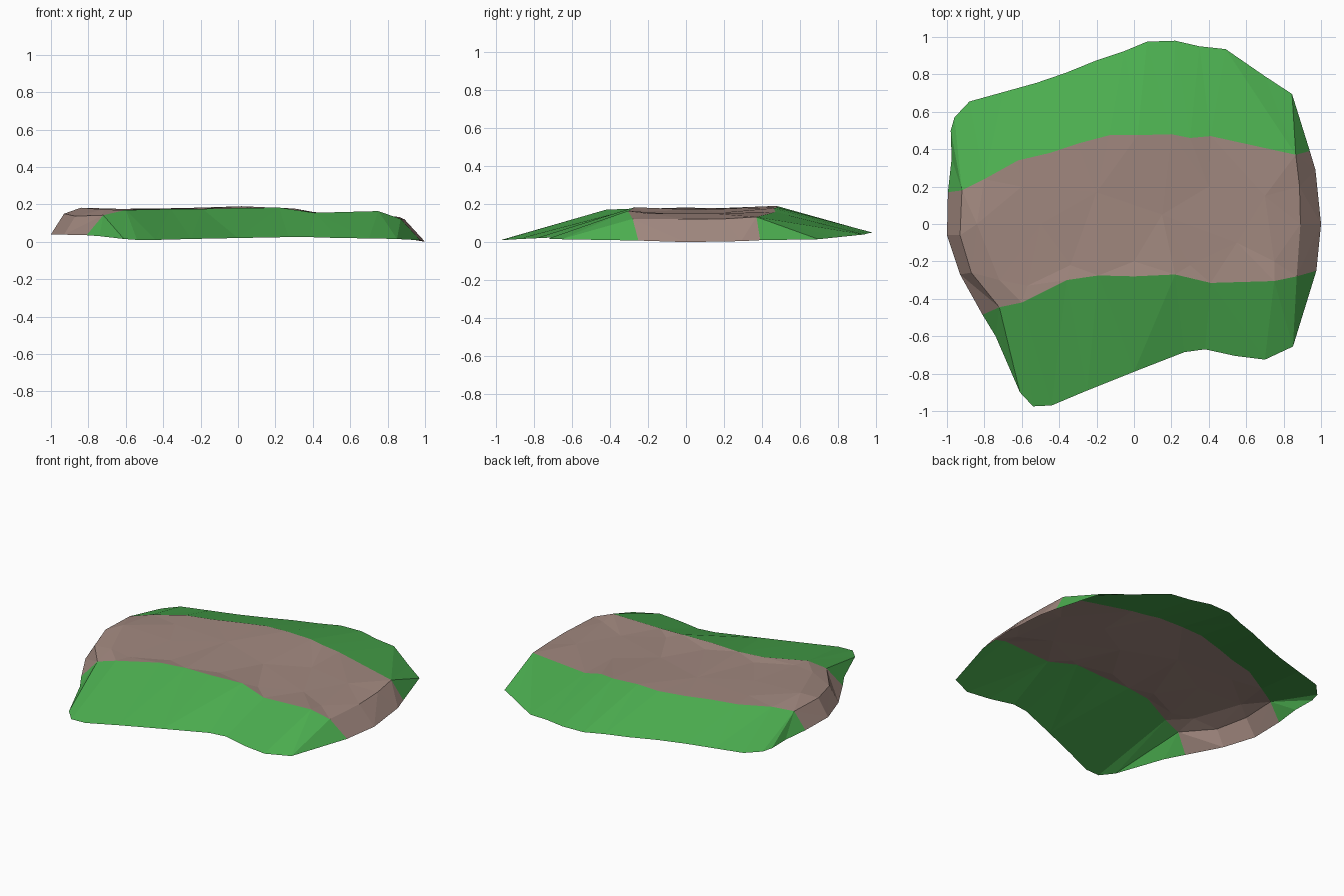
import bpy
from mathutils import Vector
from mathutils.geometry import delaunay_2d_cdt

if "Cube" in bpy.data.objects:
    bpy.data.objects.remove(bpy.data.objects["Cube"])


def material(name, srgb):
    lin = [((c / 255 + 0.055) / 1.055) ** 2.4 for c in srgb]
    m = bpy.data.materials.new(name)
    m.diffuse_color = (*lin, 1)
    m.use_nodes = True
    m.node_tree.nodes["Principled BSDF"].inputs["Base Color"].default_value = m.diffuse_color
    return m


GRASS = material("grass green", (76, 175, 80))
EARTH = material("earth brown", (161, 136, 127))


def make(name, verts, faces, mat):
    """Flat shaded open sheet whose faces all look upward."""
    up = []
    for a, b, c in faces:
        p, q, r = (Vector(verts[i]) for i in (a, b, c))
        up.append((a, b, c) if (q - p).cross(r - p).z > 0 else (a, c, b))
    me = bpy.data.meshes.new(name)
    me.from_pydata(verts, [], up)
    me.materials.append(mat)
    bpy.context.collection.objects.link(bpy.data.objects.new(name, me))


def bank(name, rim, base, axis, mat):
    """Zip rim and base lines with triangles, advancing along one axis."""
    sign = 1 if rim[-1][axis] > rim[0][axis] else -1
    n, i, j, faces = len(rim), 0, 0, []
    while i < n - 1 or j < len(base) - 1:
        go_base = i == n - 1 or (
            j < len(base) - 1
            and sign * base[j + 1][axis] <= sign * rim[i + 1][axis])
        if go_base:
            faces.append((i, n + j, n + j + 1))
            j += 1
        else:
            faces.append((i, n + j, i + 1))
            i += 1
    make(name, rim + base, faces, mat)


# Plateau edge lines, running counter-clockwise
front_rim = [(-.72, -.445, .142), (-.6, -.42, .17), (-.36, -.3, .175), (-.19, -.275, .176),
             (0, -.28, .18), (.22, -.27, .183), (.41, -.315, .155), (.75, -.305, .164),
             (.87, -.28, .122)]
right_rim = [front_rim[-1], (.89, 0, .12), (.885, .2, .122), (.865, .37, .132)]
back_rim = [right_rim[-1], (.41, .47, .158), (.3, .46, .178), (.2, .48, .182), (.02, .475, .19),
            (-.13, .475, .185), (-.3, .43, .18), (-.45, .38, .178), (-.62, .34, .176),
            (-.8, .24, .17), (-.92, .18, .15)]
left_rim = [back_rim[-1], (-.93, -.06, .15), (-.87, -.26, .137), front_rim[0]]

# Foot lines of the four sides
front_base = [(-.81, -.485, .035), (-.74, -.6, .03), (-.61, -.9, .015), (-.54, -.975, .01),
              (-.44, -.97, .01), (-.25, -.89, .015), (0, -.79, .02), (.27, -.685, .025),
              (.38, -.67, .025), (.54, -.705, .02), (.7, -.725, .018), (.85, -.655, .015),
              (.975, -.25, .008)]
right_base = [front_base[-1], (1, 0, 0), (.97, .29, .005), (.94, .39, .01)]
back_base = [right_base[-1], (.845, .695, .015), (.7, .79, .025), (.49, .935, .04),
             (.35, .95, .045), (.22, .98, .05), (.07, .975, .05), (-.05, .925, .05),
             (-.2, .875, .05), (-.36, .81, .05), (-.52, .755, .048), (-.7, .705, .046),
             (-.88, .655, .044), (-.96, .57, .042), (-.98, .5, .042), (-.975, .35, .04),
             (-.995, .17, .04)]
left_base = [back_base[-1], (-1, -.06, .04), (-.93, -.27, .038), front_base[0]]

bank("front_grass_bank", front_rim, front_base, 0, GRASS)
bank("right_earth_edge", right_rim, right_base, 1, EARTH)
bank("back_grass_bank", back_rim, back_base, 0, GRASS)
bank("left_earth_edge", left_rim, left_base, 1, EARTH)

# Slightly dished plateau filling the rim
ring = front_rim[:-1] + right_rim[:-1] + back_rim[:-1] + left_rim[:-1]
inner = [(-.84, 0, .182), (-.72, -.3, .172), (-.57, -.33, .168), (-.5, 0, .172),
         (-.6, .2, .175), (-.34, -.22, .166), (-.2, .17, .178), (0, -.2, .168),
         (.15, .05, .17), (.3, -.22, .16), (.4, .2, .156), (.55, -.1, .15),
         (.7, .15, .15), (.75, -.2, .15)]
pts = ring + inner
n = len(ring)
out = delaunay_2d_cdt([Vector(p[:2]) for p in pts],
                      [(i, (i + 1) % n) for i in range(n)], [list(range(n))], 1, 1e-5)
plateau = [pts[src[0]] for src in out[3]]
make("earth_plateau", plateau, [tuple(f) for f in out[2]], EARTH)
